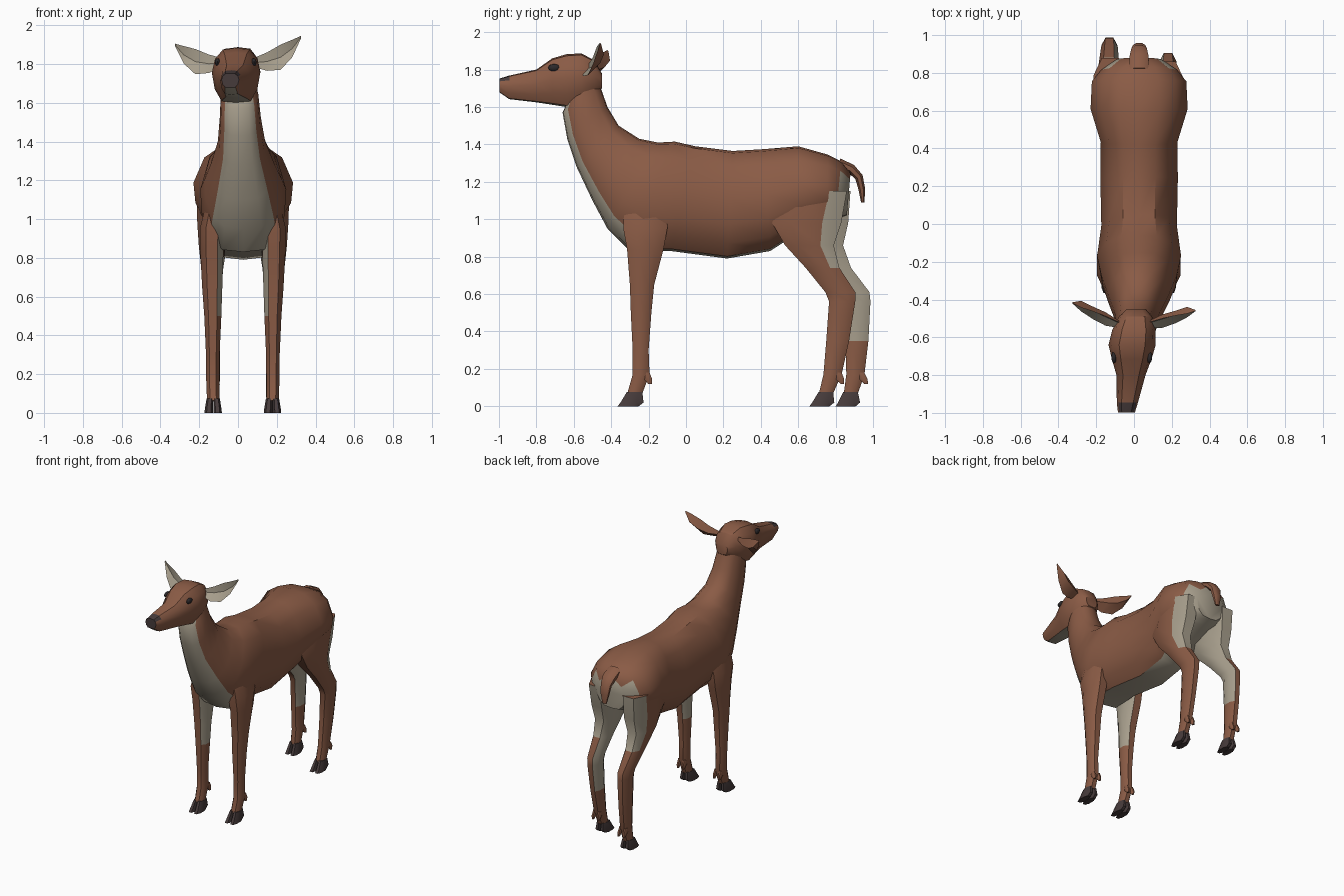
import bpy, bmesh, math
from mathutils import Vector

cube = bpy.data.objects.get("Cube")
if cube:
    bpy.data.objects.remove(cube, do_unlink=True)


def material(name, rgb):
    m = bpy.data.materials.new(name)
    m.use_nodes = True
    m.diffuse_color = (*rgb, 1)
    bsdf = m.node_tree.nodes["Principled BSDF"]
    bsdf.inputs["Base Color"].default_value = (*rgb, 1)
    bsdf.inputs["Roughness"].default_value = 0.9
    return m


MATS = [material("brown_fur", (0.255, 0.105, 0.060)),
        material("cream_fur", (0.39, 0.345, 0.265)),
        material("dark_hoof", (0.062, 0.044, 0.044)),
        material("eye_black", (0.025, 0.022, 0.024))]
BROWN, CREAM, DARK, BLACK = range(4)
MID = 0.027            # centre line of the trunk


def finish(name, bm, angle=32):
    me = bpy.data.meshes.new(name)
    bm.to_mesh(me)
    bm.free()
    ob = bpy.data.objects.new(name, me)
    bpy.context.collection.objects.link(ob)
    for m in MATS:
        me.materials.append(m)
    bpy.ops.object.select_all(action='DESELECT')
    ob.select_set(True)
    bpy.context.view_layer.objects.active = ob
    bpy.ops.object.shade_smooth_by_angle(angle=math.radians(angle))
    return ob


def loft(name, rings, rule=lambda c, n, i, k: BROWN, angle=32):
    """Skin closed rings; rule(centre, normal, segment, side) picks a colour.
    Segment is -1 for the first cap and 99 for the last."""
    bm = bmesh.new()
    vs = [[bm.verts.new(p) for p in r] for r in rings]
    n = len(rings[0])
    info = [(bm.faces.new(vs[0]), -1, 0), (bm.faces.new(vs[-1]), 99, 0)]
    for i in range(len(vs) - 1):
        for j in range(n):
            q = (j + 1) % n
            f = bm.faces.new((vs[i][j], vs[i][q], vs[i + 1][q], vs[i + 1][j]))
            info.append((f, i, min(j, n - 1 - j)))
    bmesh.ops.recalc_face_normals(bm, faces=bm.faces)
    for f, i, k in info:
        f.material_index = rule(f.calc_center_median(), f.normal, i, k)
    return finish(name, bm, angle)


def section(profile, top, bottom, hw, cx):
    """Symmetric ring hung between a top and a bottom point (y, z)."""
    full = profile + [(-u, v) for u, v in profile[-2:0:-1]]
    t, b = Vector(top), Vector(bottom)
    return [(cx + u * hw, *(t.lerp(b, v))) for u, v in full]


OCT = [(1, -.45), (1, .45), (.5, 1), (-.5, 1), (-1, .45), (-1, -.45), (-.5, -1), (.5, -1)]


def flat_ring(cx, hw, y0, y1, z):
    return [(cx + a * hw, (y0 + y1) / 2 + b * (y1 - y0) / 2, z) for a, b in OCT]


# Trunk and neck: top (y, z), bottom (y, z), half width, centre x
TRUNK_PROFILE = [(0, 0), (.42, .02), (.78, .16), (1, .45), (.96, .68),
                 (.78, .86), (.48, .98), (0, 1)]
TRUNK = [((-.49, 1.80), (-.62, 1.66), .080, .005),
         ((-.455, 1.70), (-.66, 1.57), .097, .008),
         ((-.42, 1.60), (-.635, 1.43), .106, .012),
         ((-.36, 1.50), (-.585, 1.28), .122, .018),
         ((-.25, 1.43), (-.50, 1.10), .165, .024),
         ((-.15, 1.41), (-.42, .95), .200, MID),
         ((-.06, 1.415), (-.30, .83), .222, MID),
         ((.05, 1.39), (-.08, .83), .200, MID),
         ((.25, 1.365), (.22, .79), .205, MID),
         ((.42, 1.375), (.45, .83), .203, MID),
         ((.60, 1.39), (.62, .94), .257, MID),
         ((.76, 1.345), (.75, .98), .250, MID),
         ((.83, 1.31), (.80, 1.0), .200, MID),
         ((.88, 1.25), (.86, 1.02), .120, MID)]


def trunk_rule(c, n, i, k):
    throat = k == 6 or (k == 5 and i < 6)
    rump = i >= 12 and c.z < 1.24
    return CREAM if (throat and i >= 0) or rump else BROWN


loft("trunk_and_neck", [section(TRUNK_PROFILE, *s) for s in TRUNK], trunk_rule, 40)

# Head: y, top z, bottom z, half width, centre x
HEAD_PROFILE = [(0, 0), (.55, .03), (.87, .2), (1, .45), (.88, .75), (.6, .97), (0, 1)]
HEAD = [(-.997, 1.752, 1.678, .045, -.040),
        (-.945, 1.768, 1.642, .056, -.035),
        (-.80, 1.80, 1.625, .077, -.016),
        (-.715, 1.86, 1.612, .105, -.012),
        (-.64, 1.882, 1.60, .125, -.010),
        (-.56, 1.887, 1.61, .115, 0),
        (-.49, 1.85, 1.66, .088, .008),
        (-.45, 1.78, 1.70, .050, .012)]


def head_rule(c, n, i, k):
    if i == -1 or (i == 0 and k <= 1):
        return DARK
    return CREAM if k == 5 and i < 5 else BROWN


loft("head", [section(HEAD_PROFILE, (y, zt), (y, zb), hw, cx)
              for y, zt, zb, hw, cx in HEAD], head_rule)

# Ears: x, upper edge (y, z), lower edge (y, z)
EAR = [(.08, -.52, 1.83, -.55, 1.785), (.15, -.50, 1.86, -.55, 1.765),
       (.22, -.485, 1.90, -.525, 1.77), (.28, -.475, 1.925, -.495, 1.835),
       (.325, -.46, 1.945, -.462, 1.932)]

for side, word in ((1, "left"), (-1, "right")):
    # Ear as a cupped leaf; the right one is held lower and further back
    rings = []
    for x, yt, zt, yb, zb in EAR:
        s = (x - .08) / .245 if side < 0 else 0
        dy, dz = .04 * s, -.04 * s
        cup = min(1, (zt - zb) / .09)
        ym, zm = (yt + yb) / 2 + dy, (zt + zb) / 2 + dz
        rings.append([(side * x, yt + dy, zt + dz), (side * x, ym + .022 * cup, zm),
                      (side * x, yb + dy, zb + dz), (side * x, ym + .046 * cup, zm)])
    ear = loft(word + "_ear", rings)
    for f in ear.data.polygons:
        if f.normal.y < -.1 and abs(f.center.x) > .1:
            f.material_index = CREAM

    # Eye
    bm = bmesh.new()
    bmesh.ops.create_uvsphere(bm, u_segments=10, v_segments=6, radius=1)
    for v in bm.verts:
        v.co = (-.012 + side * .094 + v.co.x * .014, -.705 + v.co.y * .032, 1.81 + v.co.z * .02)
    for f in bm.faces:
        f.material_index = BLACK
    finish(word + "_eye", bm, 60)

# Legs: front y, back y, z, distance from the centre line, half width
FRONT = [(-.33, -.10, 1.08, .14, .050), (-.335, -.10, .95, .16, .062),
         (-.315, -.12, .84, .16, .060), (-.30, -.17, .65, .158, .052),
         (-.295, -.185, .50, .155, .044), (-.285, -.20, .30, .155, .035),
         (-.285, -.195, .17, .155, .034), (-.315, -.235, .065, .153, .032)]
HIND = [(.52, .86, 1.15, .15, .090), (.46, .83, .98, .15, .085),
        (.53, .79, .86, .155, .072), (.64, .82, .74, .158, .056),
        (.745, .905, .61, .155, .044), (.765, .905, .56, .155, .042),
        (.75, .872, .35, .155, .036), (.735, .832, .17, .153, .034),
        (.71, .785, .065, .153, .032)]


def build_leg(name, table, side, shift, inner_z, thigh):
    """Leg with a split hoof and two dew claws; shift(z) slides it along y."""
    def ring(dx, hw, y0, y1, z):
        return flat_ring(MID - .002 + side * dx, hw, y0 + shift(z), y1 + shift(z), z)

    def rule(c, n, i, k):
        if n.x * side < -.35 and c.z > inner_z:
            return CREAM
        return CREAM if thigh and n.y > .3 and c.z > .72 else BROWN

    loft(name, [ring(dx, hw, y0, y1, z) for y0, y1, z, dx, hw in table], rule, 38)
    y0, y1, z, dx, hw = table[-1]
    for s, word in ((1, "outer"), (-1, "inner")):
        loft(f"{name}_{word}_hoof",
             [ring(dx + s * .017, .017, y0 - .002, y1 + .002, .075),
              ring(dx + s * .022, .021, y0 - .035, y1 + .008, .02),
              ring(dx + s * .023, .022, y0 - .05, y1 - .018, 0)],
             lambda c, n, i, k: DARK)
        yb = table[-2][1]
        loft(f"{name}_{word}_dew_claw",
             [ring(dx + s * .02, .012, yb - .04, yb + .0, .18),
              ring(dx + s * .022, .012, yb - .03, yb + .014, .145),
              ring(dx + s * .022, .007, yb - .005, yb + .014, .118)])


for side, word in ((1, "left"), (-1, "right")):
    build_leg(word + "_front_leg", FRONT, side, lambda z: 0, .45, False)
    back = .14 if side < 0 else 0
    build_leg(word + "_hind_leg", HIND, side,
              lambda z: back * max(0, 1 - .75 * z), .40, True)

# Tail: y, z, half width, half thickness, tilt of the ring
TAIL = [(.82, 1.295, .050, .030, 80), (.885, 1.268, .050, .026, 60),
        (.925, 1.225, .040, .022, 30), (.94, 1.16, .032, .018, 8),
        (.945, 1.09, .016, .009, 0)]
rings = []
for y, z, hw, th, tilt in TAIL:
    a = math.radians(tilt)
    rings.append([(MID + p * hw, y + q * th * math.cos(a), z + q * th * math.sin(a))
                  for p, q in OCT])
loft("tail", rings, angle=45)
